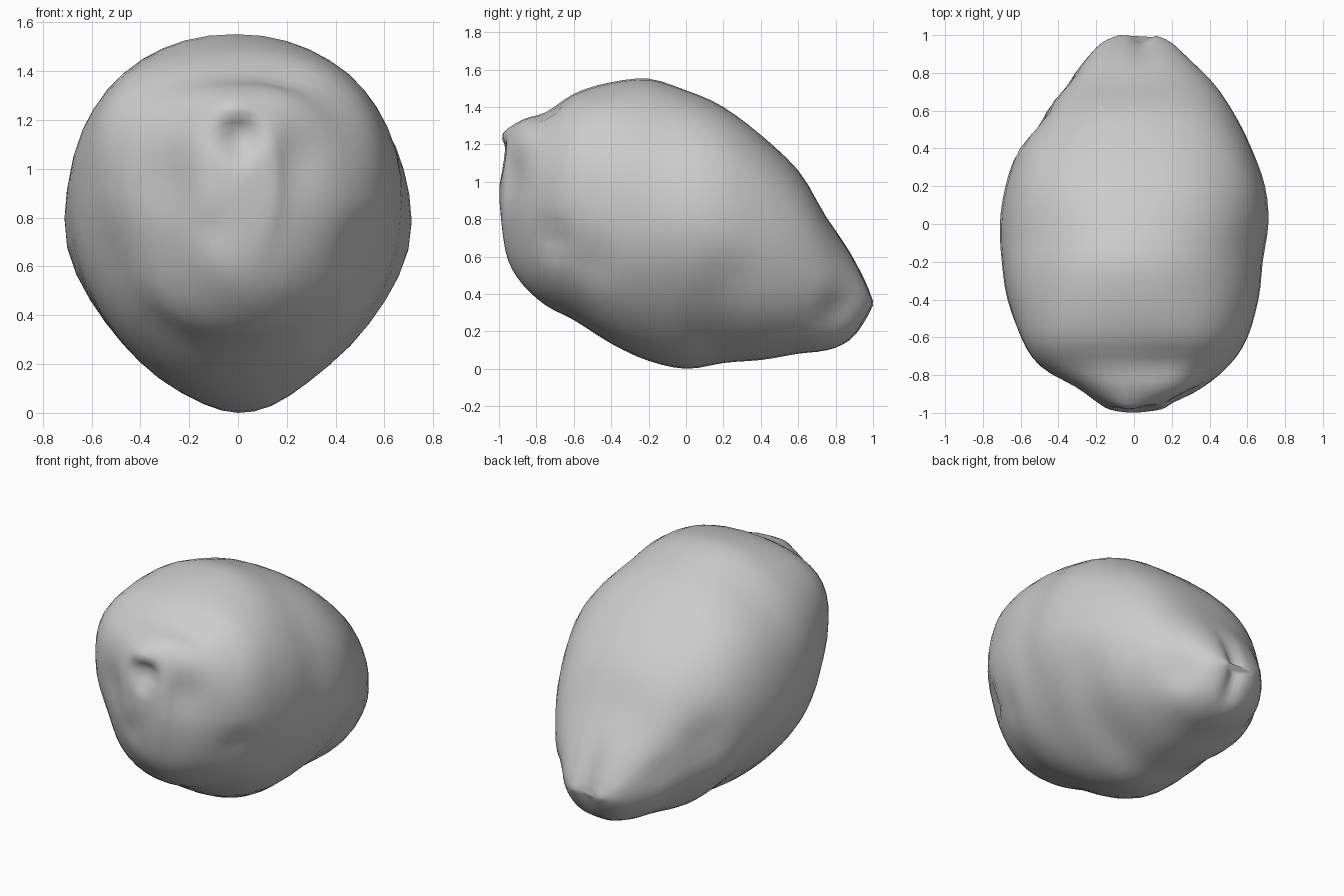
import bpy, bmesh, math
from mathutils import Vector, noise

if "Cube" in bpy.data.objects:
    bpy.data.objects.remove(bpy.data.objects["Cube"])

# Cross-sections along the fruit: y, top, bottom, right edge, left edge
SECTIONS = [
    (-1, .98, .92, -.03, .03),
    (-.985, 1.15, .72, -.13, .15),
    (-.95, 1.26, .57, -.2, .21),
    (-.87, 1.33, .45, -.32, .36),
    (-.75, 1.37, .34, -.5, .5),
    (-.6, 1.47, .26, -.6, .6),
    (-.4, 1.53, .13, -.67, .66),
    (-.2, 1.55, .04, -.7, .68),
    (0, 1.49, 0, -.71, .71),
    (.2, 1.4, .03, -.68, .69),
    (.4, 1.25, .05, -.61, .62),
    (.6, 1.06, .08, -.47, .52),
    (.75, .81, .1, -.36, .42),
    (.88, .62, .15, -.25, .29),
    (.96, .47, .25, -.17, .2),
    (1, .37, .33, -.08, .12),
]
SEGMENTS = 44
STEPS = 3

# Local hollows and swellings: centre, radius, push
DENTS = [
    ((.01, -1, 1.14), .08, (0, .07, 0)),
    ((-.02, -.96, 1.25), .08, (0, -.035, 0)),
    ((-.09, -.93, .76), .08, (0, .02, 0)),
    ((.24, -.9, 1.05), .12, (0, .03, 0)),
    ((-.28, -.88, .95), .12, (0, .03, 0)),
    ((.18, -.72, 1.38), .08, (0, 0, -.02)),
    ((.48, -.7, .7), .1, (-.03, .03, 0)),
    ((.58, -.5, .56), .1, (-.03, .01, 0)),
    ((-.5, -.7, .66), .2, (.03, .03, 0)),
    ((-.42, -.62, 1.2), .2, (-.02, -.02, .01)),
    ((-.46, .48, .66), .13, (.04, -.02, 0)),
    ((-.32, .7, .5), .1, (.03, -.01, 0)),
    ((.33, .78, .31), .11, (-.04, 0, .02)),
    ((.64, .25, .5), .13, (-.02, 0, 0)),
]


def spline(a, b, c, d, t):
    return b + .5 * t * (c - a + t * (2 * a - 5 * b + 4 * c - d + t * (3 * (b - c) + d - a)))


def smooth_sections():
    last = len(SECTIONS) - 1
    for i in range(last):
        rows = [SECTIONS[min(max(i + k, 0), last)] for k in (-1, 0, 1, 2)]
        for step in range(STEPS):
            yield [spline(*values, step / STEPS) for values in zip(*rows)]
    yield SECTIONS[last]


def section_point(section, angle):
    y, top, bottom, right, left = section
    c, s = math.cos(angle), math.sin(angle)
    middle = bottom + .53 * (top - bottom)
    if s > 0:
        # The upper shoulders grow fuller towards both ends
        power = 1 - .2 * min(1, abs(y + .1) / .5)
        c = math.copysign(abs(c) ** power, c)
        z = middle + s ** power * (top - middle)
    else:
        # The underside narrows to a keel around the lowest point
        z = middle + s * (middle - bottom)
        c *= 1 - .36 * math.exp(-((y - .08) / .3) ** 2) * s * s
    return Vector(((left + right) / 2 + c * (left - right) / 2, y, z))


def sculpt(p):
    q = p.copy()
    for centre, radius, push in DENTS:
        q += Vector(push) * math.exp(-((p - Vector(centre)).length / radius) ** 2)
    # Cleft at the pointed end
    cleft = math.exp(-((p.x - .04) / .05) ** 2) * max(0, (p.y - .8) / .2)
    q.y -= .04 * cleft
    # Gentle uneven skin
    lump = noise.noise(p * 3.5) * .006
    outward = Vector((p.x, p.y * .3, p.z - .78))
    return q + outward.normalized() * lump


# Fruit body as a lofted skin
bm = bmesh.new()
rings = []
for section in smooth_sections():
    rings.append([bm.verts.new(sculpt(section_point(section, math.tau * k / SEGMENTS)))
                  for k in range(SEGMENTS)])
for a, b in zip(rings, rings[1:]):
    for k in range(SEGMENTS):
        n = (k + 1) % SEGMENTS
        bm.faces.new((a[k], a[n], b[n], b[k]))
bm.faces.new(rings[0])
bm.faces.new(rings[-1])
bmesh.ops.recalc_face_normals(bm, faces=bm.faces)
mesh = bpy.data.meshes.new("fruit_body")
bm.to_mesh(mesh)
bm.free()
fruit = bpy.data.objects.new("fruit_body", mesh)
bpy.context.collection.objects.link(fruit)

# Plain grey skin
skin = bpy.data.materials.new("plain grey")
skin.use_nodes = True
grey = (.6, .6, .6, 1)
skin.diffuse_color = grey
skin.node_tree.nodes["Principled BSDF"].inputs["Base Color"].default_value = grey
mesh.materials.append(skin)

bpy.context.view_layer.objects.active = fruit
fruit.select_set(True)
bpy.ops.object.shade_smooth_by_angle(angle=math.radians(60))
